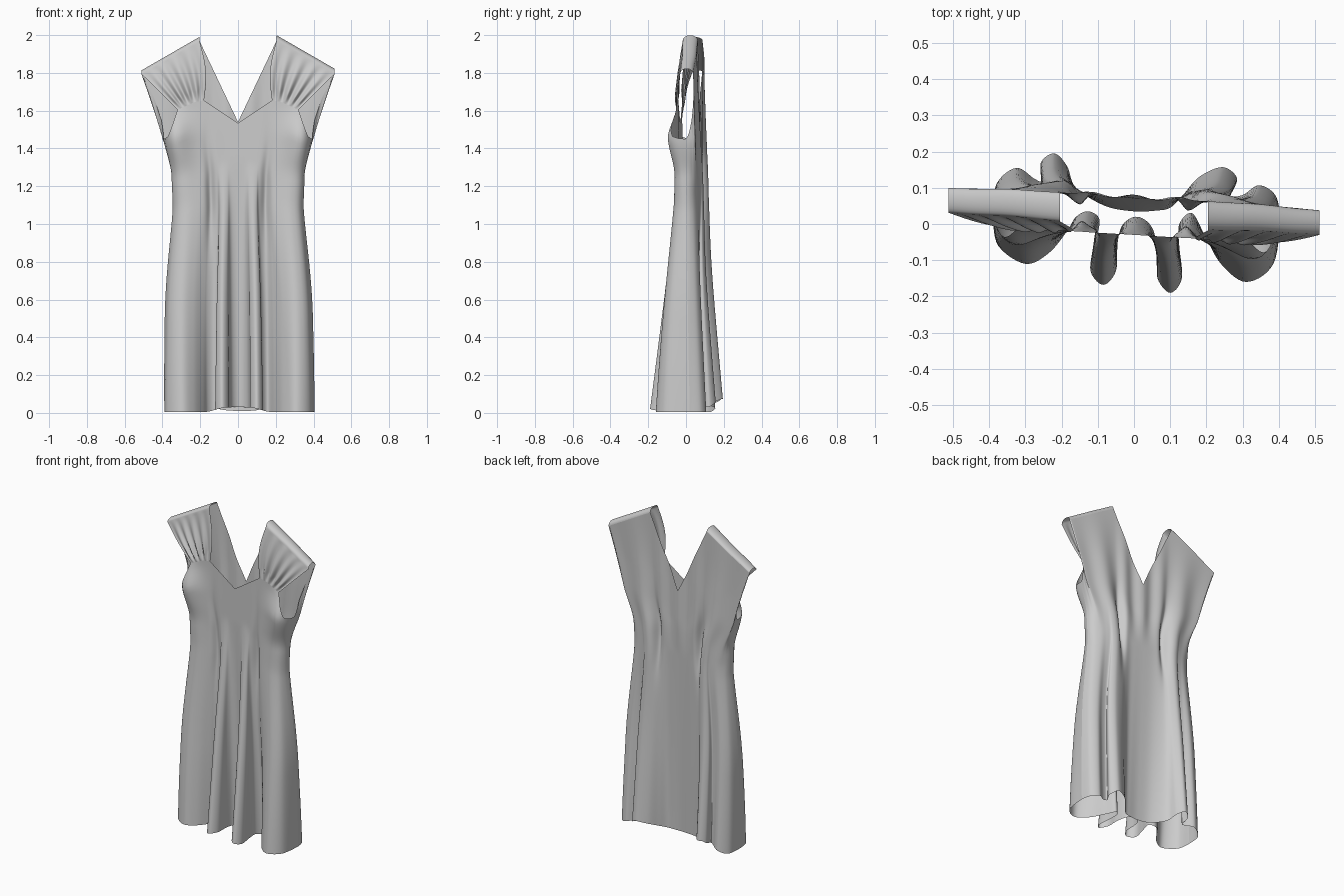
import bpy, bmesh
from math import sin, cos, pi, exp

if "Cube" in bpy.data.objects:
    bpy.data.objects.remove(bpy.data.objects["Cube"])


def lerp(a, b, k):
    return a + (b - a) * k


def clamp(k):
    return max(0.0, min(1.0, k))


def table(pts, x, smooth=False):
    """Interpolate rows (x, v1, v2...) at x."""
    if x <= pts[0][0]:
        return pts[0][1:]
    for p, q in zip(pts, pts[1:]):
        if x <= q[0]:
            k = (x - p[0]) / (q[0] - p[0])
            if smooth:
                k = lerp(k, k * k * (3 - 2 * k), 0.6)
            return tuple(lerp(a, b, k) for a, b in zip(p[1:], q[1:]))
    return pts[-1][1:]


def spline(pts, n=7):
    """Catmull-Rom curve through 2D points."""
    p = [pts[0]] + pts + [pts[-1]]
    out = []
    for i in range(1, len(p) - 2):
        for j in range(n):
            u = j / n
            out.append(tuple(0.5 * (2 * b + (c - a) * u + (2 * a - 5 * b + 4 * c - d) * u * u
                                    + (3 * b - a - 3 * c + d) * u ** 3)
                             for a, b, c, d in zip(*p[i - 1:i + 3])))
    return out + [pts[-1]]


def grid(name, nu, nv, fn, flip=False):
    """Cloth sheet from fn(column, row)."""
    bm = bmesh.new()
    vs = [[bm.verts.new(fn(i, j)) for j in range(nv)] for i in range(nu)]
    for i in range(nu - 1):
        for j in range(nv - 1):
            f = [vs[i][j], vs[i + 1][j], vs[i + 1][j + 1], vs[i][j + 1]]
            bm.faces.new(f[::-1] if flip else f).smooth = True
    me = bpy.data.meshes.new(name)
    bm.to_mesh(me)
    bm.free()
    ob = bpy.data.objects.new(name, me)
    bpy.context.collection.objects.link(ob)
    return ob


# Hem folds seen from above, left seam to right seam
HEM_FRONT = spline([
    (-.39, .02), (-.375, -.06), (-.30, -.11), (-.235, -.08), (-.185, -.02), (-.16, .02),
    (-.125, .035), (-.095, .01), (-.11, -.06), (-.12, -.13), (-.085, -.168), (-.05, -.13),
    (-.045, -.05), (-.03, 0), (.01, .02), (.05, -.01), (.065, -.08), (.065, -.15),
    (.10, -.19), (.132, -.15), (.125, -.06), (.125, 0), (.16, .03), (.195, -.03),
    (.24, -.11), (.31, -.16), (.385, -.11), (.405, .02)])
HEM_BACK = spline([
    (-.39, .02), (-.38, .11), (-.325, .155), (-.275, .125), (-.255, .12), (-.257, .17),
    (-.22, .195), (-.185, .16), (-.16, .10), (-.08, .05), (0, .035), (.06, .037),
    (.10, .045), (.135, .08), (.18, .13), (.245, .157), (.285, .125), (.265, .08),
    (.30, .08), (.345, .107), (.39, .08), (.405, .02)])

WIDTH = [(0, .40), (.5, .385), (1.08, .338), (1.25, .35), (1.45, .39), (2, .39)]
LOBE = [(0, .06), (1.1, .012), (1.25, .02), (1.46, .07), (1.62, .008), (2, .008)]
NECK = [(0, 1.535), (.18, 1.655), (.23, 1.645), (.32, 1.605), (.345, 1.53), (.37, 1.465), (.39, 1.45)]
# Back top edge: column, x, z (V neck, shoulder, armhole)
BACK_TOP = [(0, 0, 1.54), (.45, .205, 1.972), (.85, .512, 1.795), (.9, .445, 1.67),
            (.95, .405, 1.55), (1, .39, 1.45)]


def columns(hem, keys):
    xs = sorted(p[0] for p in hem)
    mid, half = (xs[0] + xs[-1]) / 2, (xs[-1] - xs[0]) / 2
    ts = [(x - mid) / half for x in xs]
    for _ in range(60):
        ts = [ts[0]] + [(a + b + c) / 3 for a, b, c in zip(ts, ts[1:], ts[2:])] + [ts[-1]]
    for k in keys:
        for s in (-1, 1):
            i = min(range(len(ts)), key=lambda n: abs(ts[n] - s * k))
            ts[i] = s * k
    return ts


def rounding(t):
    return max(0, 1 - abs(t) ** 8) ** .5


def pinch(t, z, zc, wide):
    return exp(-((abs(t) - .42) / .06) ** 2 - ((z - zc) / wide) ** 2)


def front_y(t, z, x):
    lobe = table(LOBE, z, True)[0] * exp(-((abs(t) - .93) / .27) ** 2)
    return .02 - .06 * x - rounding(t) * (.05 + lobe - .028 * pinch(t, z, 1.12, .24))


def back_y(t, z, x):
    swell = .022 * exp(-((abs(t) - .62) / .2) ** 2) * exp(-((z - 1.2) / .35) ** 2)
    ripple = .006 * cos(abs(t) * 21) * clamp((z - 1.15) * 5) * clamp((1.95 - z) * 3)
    return .02 - .06 * x + rounding(t) * (.055 + swell + ripple - .04 * pinch(t, z, 1.22, .2))


def fold(z):
    return clamp(1 - z / 1.3) ** 1.1


ROWS = 64
FT = columns(HEM_FRONT, (0, .18 / .39, .32 / .39))
BT = columns(HEM_BACK, (0, .45, .85))


def front(i, j):
    t, (hx, hy) = FT[i], HEM_FRONT[i]
    z0 = .026 * exp(-(hx / .13) ** 4) + .004
    z = lerp(z0, table(NECK, abs(t) * .39)[0], j / (ROWS - 1))
    x = t * table(WIDTH, z, True)[0]
    f = fold(z - z0)
    return lerp(x, hx, f), lerp(front_y(t, z, x), hy, f), z


def back(i, j):
    t, (hx, hy) = BT[i], HEM_BACK[i]
    z0 = .004 + .07 * clamp((hy - .02) / .17) * clamp((.37 - abs(hx)) * 8)
    ex, ez = table(BACK_TOP, abs(t))
    z = lerp(z0, ez, j / (ROWS - 1))
    s = clamp((z - 1.15) / (ez - 1.15)) ** 1.3
    x = t * table(WIDTH, z, True)[0] + ((ex if t > 0 else -ex) - t * .39) * s
    f = fold(z - z0)
    return lerp(x, hx, f), lerp(back_y(t, z, x), hy, f), z


# Dress body
grid("front_panel", len(FT), ROWS, front)
grid("back_panel", len(BT), ROWS, back, True)


# Gathered shoulder straps running from the neckline over to the back
def strap(side):
    nu, nv, turn = 91, 44, 32

    def fn(i, j):
        a = i / (nu - 1)                                  # outer to inner edge
        bx = lerp(.32, .18, a)
        bz = table(NECK, bx)[0]
        by = front_y(side * bx / .39, bz, side * bx)
        t = lerp(.85, .45, a)
        tx, tz = table(BACK_TOP, t)
        ty = back_y(side * t, tz, side * tx)
        r = lerp(.034, .04, a)
        if j <= turn:
            b = j / turn
            x = lerp(bx, tx, b) - .022 * sin(pi * b) * a ** 3
            y = lerp(by, ty - 2 * r, b) - .008 * sin(pi * b)
            y += .013 * (1 - b) ** .7 * min(1, b * 5) * sin(2 * pi * 5 * a + .8 * sin(5 * a)) * sin(pi * a) ** .4
            return side * x, y, lerp(bz, tz, b)
        c = pi * (j - turn) / (nv - 1 - turn)
        return side * tx, ty - r - r * cos(c), tz + (.027 if side > 0 else .018) * sin(c)

    return grid("left_strap" if side < 0 else "right_strap", nu, nv, fn, side > 0)


for s in (-1, 1):
    strap(s)
